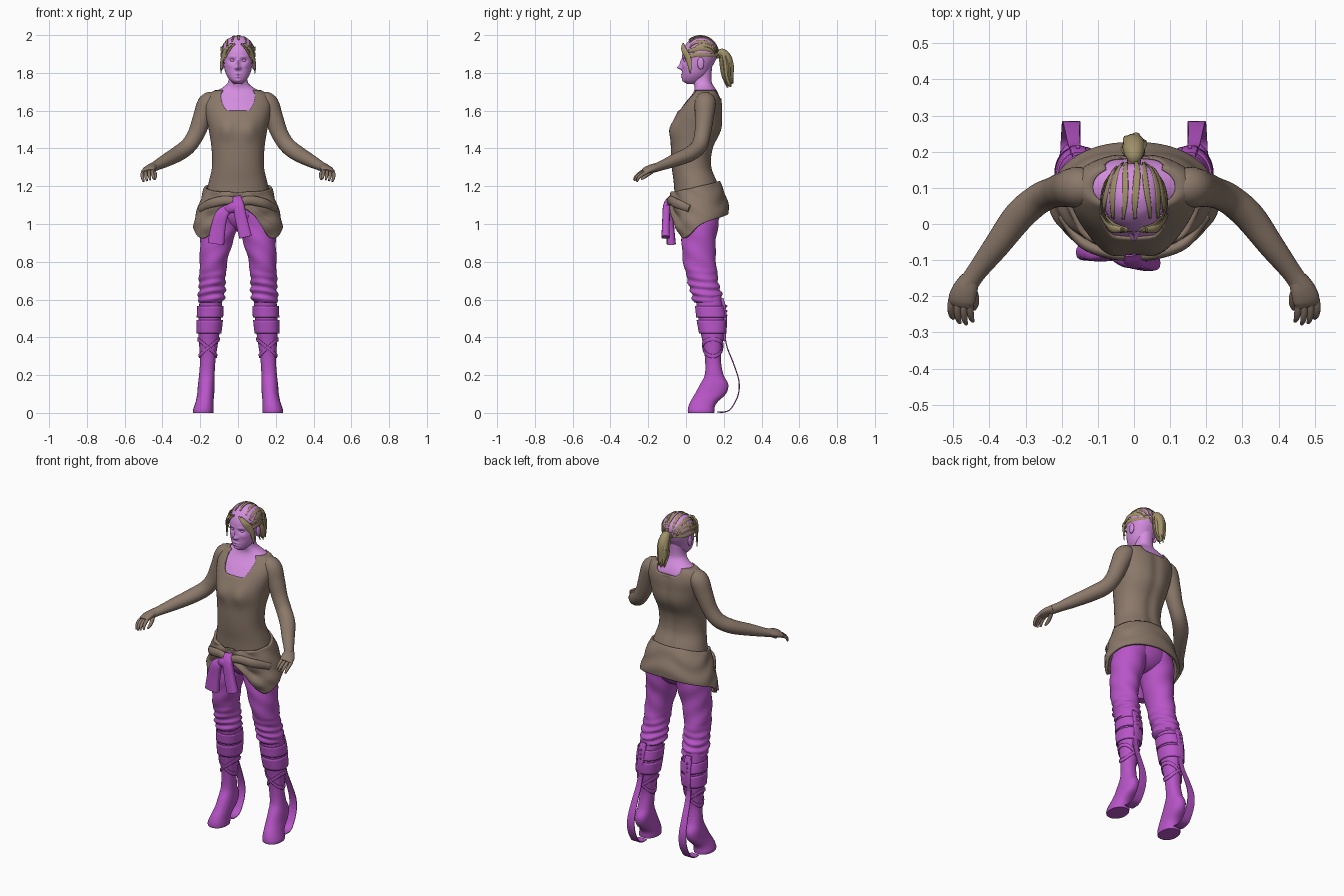
import bpy, bmesh
from math import sin, cos, pi, radians, exp, degrees, atan2
from mathutils import Vector

def material(name, col):
    m = bpy.data.materials.new(name)
    m.diffuse_color = (*col, 1)
    return m

SKIN = material("skin", (.66, .27, .74))
CLOTH = material("magenta_cloth", (.48, .09, .58))
BROWN = material("brown", (.26, .19, .145))
HAIR = material("hair", (.35, .28, .14))

def at(tab, k):
    """Smooth interpolation of table rows (key, values...)."""
    k = min(max(k, tab[0][0]), tab[-1][0])
    i = 0
    while i < len(tab) - 2 and k > tab[i + 1][0]:
        i += 1
    def slope(j, c):
        a, b = tab[max(j - 1, 0)], tab[min(j + 1, len(tab) - 1)]
        return (b[c] - a[c]) / (b[0] - a[0])
    a, b = tab[i], tab[i + 1]
    h = b[0] - a[0]
    t = (k - a[0]) / h
    return [a[c] * (2*t**3 - 3*t*t + 1) + b[c] * (3*t*t - 2*t**3)
            + h * slope(i, c) * (t**3 - 2*t*t + t) + h * slope(i + 1, c) * (t**3 - t*t)
            for c in range(1, len(a))]

def spow(v, p):
    return (1 if v >= 0 else -1) * abs(v) ** (2 / p)

def skin_rings(name, rings, mat, mirror=False, caps=True, thick=0, closed=True):
    bm = bmesh.new()
    vs = [[bm.verts.new(p) for p in r] for r in rings]
    n = len(rings[0])
    for a, b in zip(vs, vs[1:]):
        for i in range(n if closed else n - 1):
            j = (i + 1) % n
            bm.faces.new((a[i], a[j], b[j], b[i]))
    if caps and closed:
        bm.faces.new(vs[0])
        bm.faces.new(vs[-1])
    bmesh.ops.recalc_face_normals(bm, faces=bm.faces)
    me = bpy.data.meshes.new(name)
    bm.to_mesh(me)
    bm.free()
    me.materials.append(mat)
    ob = bpy.data.objects.new(name, me)
    bpy.context.collection.objects.link(ob)
    if thick:
        s = ob.modifiers.new("thickness", 'SOLIDIFY')
        s.thickness, s.offset = thick, 0
    if mirror:
        ob.modifiers.new("mirror", 'MIRROR')
    return ob

def shell(name, tab, lo, hi, mat, n=48, m=30, off=0, p=2, bump=None, **kw):
    """Upright body of sections (z, xc, yc, rx, ry); lo and hi may depend on the angle."""
    rings = []
    for j in range(m + 1):
        ring = []
        for i in range(n):
            th = 2 * pi * i / n
            a = lo(th) if callable(lo) else lo
            b = hi(th) if callable(hi) else hi
            z = a + (b - a) * j / m
            xc, yc, rx, ry = at(tab, z)
            v = Vector((xc + (rx + off) * spow(cos(th), p), yc + (ry + off) * spow(sin(th), p), z))
            ring.append(v + bump(v, th) if bump else v)
        rings.append(ring)
    return skin_rings(name, rings, mat, **kw)

def tube(name, rows, mat, side=(1, 0, 0), n=16, m=6, p=2, **kw):
    """Sweep along rows (x, y, z, half width, half thickness)."""
    tab = [(i, *r) for i, r in enumerate(rows)]
    rings, side = [], Vector(side)
    for j in range((len(rows) - 1) * m + 1):
        t = j / m
        x, y, z, a, b = at(tab, t)
        d = (Vector(at(tab, t + .05)[:3]) - Vector(at(tab, t - .05)[:3])).normalized()
        s = (side - d * side.dot(d)).normalized()
        u = d.cross(s)
        rings.append([Vector((x, y, z)) + s * a * spow(cos(q), p) + u * b * spow(sin(q), p)
                      for q in (2 * pi * i / n for i in range(n))])
    return skin_rings(name, rings, mat, **kw)

def ball(name, loc, r, mat, mirror=True):
    rows = [(loc[0], loc[1], loc[2] + r[2] * sin(a), max(r[0] * cos(a), .0004), max(r[1] * cos(a), .0004))
            for a in (radians(d) for d in range(-90, 91, 18))]
    return tube(name, rows, mat, m=2, mirror=mirror)

# torso, neck and tank top
BODY = [(1.05, 0, .07, .165, .115), (1.15, 0, .065, .162, .118), (1.22, 0, .052, .148, .11),
        (1.3, 0, .032, .131, .1), (1.4, 0, .033, .133, .106), (1.5, 0, .056, .148, .128),
        (1.58, 0, .072, .165, .116), (1.64, 0, .09, .17, .096), (1.69, 0, .103, .145, .068),
        (1.72, 0, .1, .085, .054), (1.75, 0, .087, .052, .049), (1.84, 0, .085, .05, .053)]

def chest(v, th):
    d = 0
    if sin(th) < 0:
        d = -.017 * sum(exp(-((v.x - s * .065) / .045)**2 - ((v.z - 1.5) / .05)**2) for s in (1, -1))
    else:
        d = -.008 * exp(-(v.x / .03)**2) * (1.2 < v.z < 1.66)
    return Vector((0, d, 0))

def neckline(th):
    t = min(max((abs(cos(th)) - .3) / .38, 0), 1)
    low = 1.6 if sin(th) < 0 else 1.665
    return low + (1.708 - low) * t * t * (3 - 2 * t)

shell("neck_and_chest", BODY, 1.3, 1.84, SKIN, m=40, p=2.15, bump=chest)
shell("tank_top", BODY, 1.08, neckline, BROWN, n=80, m=44, off=.004, p=2.15, bump=chest, caps=False, thick=.006)

# arms and hands
tube("arm", [(.11, .105, 1.655, .04, .045), (.155, .102, 1.64, .056, .056), (.188, .097, 1.565, .05, .05),
             (.22, .088, 1.48, .045, .043), (.262, .07, 1.415, .043, .042), (.318, .022, 1.372, .043, .04),
             (.38, -.06, 1.337, .036, .034), (.435, -.132, 1.308, .028, .025), (.46, -.168, 1.296, .028, .023)],
     BROWN, n=24, mirror=True)
tube("palm", [(.452, -.15, 1.302, .027, .022), (.466, -.18, 1.295, .035, .02), (.476, -.208, 1.285, .038, .017),
              (.478, -.225, 1.276, .034, .012)], BROWN, side=(1, .2, -.25), mirror=True)
for i in range(4):
    x, k = .45 + .018 * i, (.94, 1.05, 1, .82)[i]
    z, r = 1.289 - .005 * i, .0095
    tube("finger", [(x, -.205, z, r, r), (x + .003, -.205 - .03 * k, z - .012, r, r),
                    (x + .001, -.205 - .055 * k, z - .03, .0085, .0085),
                    (x - .004, -.205 - .068 * k, z - .05, .005, .005)], BROWN, n=10, m=4, mirror=True)
tube("thumb", [(.452, -.172, 1.287, .012, .014), (.441, -.196, 1.268, .011, .012), (.438, -.22, 1.25, .009, .01),
               (.442, -.236, 1.236, .005, .005)], BROWN, n=10, m=4, mirror=True)

# head with facial relief
prof = [(1.742, .004, .06, .022), (1.76, -.016, .09, .042), (1.79, -.02, .115, .062), (1.83, -.021, .137, .074),
        (1.87, -.02, .158, .081), (1.91, -.018, .168, .085), (1.95, -.001, .16, .077), (1.98, .027, .128, .053),
        (1.993, .055, .1, .026), (1.997, .07, .084, .006)]
HEAD = [(z, 0, (f + b) / 2, r, (b - f) / 2) for z, f, b, r in prof]
FEATURES = [(0, 1.828, .012, .011, -.024), (0, 1.852, .009, .02, -.012), (.03, 1.866, .016, .009, .01),
            (.03, 1.886, .024, .007, -.003), (0, 1.792, .018, .005, -.007), (0, 1.779, .015, .005, -.007),
            (0, 1.757, .018, .009, -.005), (.042, 1.838, .016, .014, -.004), (.011, 1.825, .006, .006, -.006)]

def face(v, th):
    d = 0
    if sin(th) < 0:
        for x, z, sx, sz, amp in FEATURES:
            d += amp * exp(-((abs(v.x) - x) / sx)**2 - ((v.z - z) / sz)**2)
    return Vector((0, d, 0))

shell("head", HEAD, 1.742, 1.997, SKIN, n=96, m=80, p=2.1, bump=face)
ball("eye", (.03, -.002, 1.866), (.013, .011, .0085), SKIN)
ball("ear", (.082, .078, 1.85), (.009, .018, .032), SKIN)

# hair bands swept over the skull
for lat, width, f0, f1 in ((-66, 7, 15, 175), (-42, 6, 38, 172), (-19, 5, 48, 168), (4, 6, 52, 168),
                           (27, 5, 46, 170), (49, 6, 32, 172), (68, 7, 12, 175)):
    rings = []
    for j in range(33):
        t = j / 32
        f = radians(f0 + (f1 - f0) * t)
        mid = lat * (1 - .45 * t * t) + 2.5 * sin(5 * t + lat)
        w = width * (.35 + .65 * sin(pi * min(max(t, .06), .94)))
        rings.append([Vector((.091 * sin(q), .076 - .098 * cos(q) * cos(f), 1.897 + .101 * cos(q) * sin(f)))
                      for q in (radians(mid + w * k / 2) for k in (-2, -1, 0, 1, 2))])
    skin_rings("hair_band", rings, HAIR, closed=False, thick=.004)

# fringe locks, side sweeps and ponytail
for dx, drop in ((0, 0), (.006, .03), (-.012, -.025)):
    tube("side_lock", [(.028 + dx, -.016, 1.955, .006, .004), (.058 + dx, -.012, 1.925, .014, .005),
                       (.078 + dx * .6, .008, 1.885, .016, .005), (.087 + dx * .4, .02, 1.85 - drop / 2, .011, .004),
                       (.083 + dx, .022, 1.825 - drop, .002, .002)], HAIR, side=(.5, 1, 0), n=8, mirror=True)
for z in (1.885, 1.915):
    tube("side_sweep", [(.078, .012, z, .009, .003), (.091, .06, z + .012, .012, .003), (.077, .12, z + .008, .01, .003),
                        (.03, .17, 1.895, .006, .003)], HAIR, side=(0, 0, 1), n=8, mirror=True)
tube("hair_tie", [(0, .155, 1.893, .02, .02), (0, .185, 1.903, .019, .019)], HAIR)
tube("ponytail", [(0, .168, 1.9, .014, .014), (0, .193, 1.905, .026, .024), (0, .213, 1.865, .032, .034),
                  (0, .218, 1.8, .03, .032), (.004, .228, 1.75, .018, .018), (.004, .236, 1.725, .003, .003)], HAIR)
for i in range(6):
    a = i * pi / 3 + .3
    c, s = cos(a), sin(a)
    tube("ponytail_strand", [(0, .178, 1.9, .006, .006), (.018 * c, .2 + .018 * s, 1.896, .011, .009),
                             (.026 * c, .215 + .028 * s, 1.845, .012, .01),
                             (.024 * c, .22 + .024 * s, 1.785, .01, .008),
                             (.018 * c, .234 + .016 * s, 1.732 + .012 * s, .002, .002)], HAIR, n=8)

# hips and trousers
ball("hips", (0, .078, 1.08), (.17, .108, .12), CLOTH, mirror=False)
LEG = [(.585, .143, .112, .06, .07), (.6, .141, .112, .07, .078), (.64, .139, .105, .07, .08), (.7, .136, .09, .07, .081),
       (.8, .13, .072, .073, .087), (.9, .115, .067, .086, .09), (1.0, .098, .075, .1, .097), (1.1, .085, .08, .09, .105)]

def wrinkles(v, th):
    k = .006 * exp(-((v.z - .64) / .075)**2) * sin(v.z * 150 + 2 * sin(th + 1)) + .002 * sin(v.z * 55 + 3 * th)
    return Vector((cos(th), sin(th), 0)) * k

shell("trouser_leg", LEG, .585, 1.1, CLOTH, n=40, m=70, bump=wrinkles, mirror=True)

# boots on raised heels, with wraps
BOOT = [(0, .184, .08, .054, .069), (.012, .184, .08, .055, .071), (.035, .181, .083, .051, .07),
        (.06, .177, .096, .047, .073), (.1, .171, .129, .045, .082), (.15, .168, .149, .044, .075),
        (.2, .165, .149, .041, .05), (.28, .16, .143, .041, .042), (.35, .157, .142, .048, .05),
        (.42, .154, .141, .056, .062), (.5, .149, .135, .06, .07), (.56, .146, .127, .06, .069), (.62, .143, .117, .06, .07)]
shell("boot", BOOT, 0, .62, CLOTH, n=40, m=60, p=2.2, mirror=True)
for lo, hi in ((.505, .565), (.42, .492)):
    shell("knee_wrap", BOOT, lo, hi, CLOTH, n=40, m=6, off=.007, p=2.2, mirror=True, caps=False, thick=.006)
for k in (1, -1):
    shell("shin_strap", BOOT, lambda t: .335 + k * .045 * cos(t), lambda t: .355 + k * .045 * cos(t), CLOTH,
          n=40, m=3, off=.004, p=2.2, mirror=True, caps=False, thick=.005)

# spring blades behind the boots
tube("calf_plate", [(.152, .19, .605, .018, .008), (.154, .202, .56, .022, .009), (.158, .208, .48, .019, .009),
                    (.163, .203, .38, .014, .006)], CLOTH, n=16, p=5, mirror=True)
tube("spring_blade", [(.16, .203, .43, .015, .003), (.165, .217, .35, .017, .003), (.17, .252, .26, .02, .003),
                      (.173, .28, .17, .024, .003), (.174, .276, .095, .026, .003), (.175, .24, .025, .027, .003),
                      (.176, .205, .005, .028, .003), (.176, .165, .004, .028, .003)], CLOTH, n=16, p=6, mirror=True)
for z in (.515, .54, .565):
    ball("plate_bolt", (.155, .213, z), (.006, .006, .006), CLOTH)

# jacket tied round the hips
JACKET = [(.92, 0, .07, .228, .13), (1.0, 0, .07, .227, .143), (1.05, 0, .073, .215, .147), (1.1, 0, .07, .2, .146),
          (1.15, 0, .066, .183, .137), (1.2, 0, .06, .167, .122), (1.235, 0, .052, .149, .112)]
HEM = [(0, 1.1), (20, 1.05), (38, .96), (52, .925), (70, .945), (95, 1.0), (140, 1.04), (180, 1.055)]

def hem(th):
    return at(HEM, degrees(abs(atan2(cos(th), -sin(th)))))[0]

def folds(v, th):
    front = max(-sin(th), 0)
    k = .007 * front * sin(v.z * 75 + 5 * abs(v.x) * 12) + .003 * sin(v.z * 60 + 2 * sin(3 * th))
    return Vector((cos(th), sin(th), 0)) * k

shell("tied_jacket", JACKET, hem, lambda th: 1.195 + .028 * sin(th), BROWN, n=96, m=30, p=2.1, bump=folds, caps=False, thick=.016)
tube("jacket_roll", [(.2, .02, 1.08, .02, .012), (.14, -.052, 1.11, .025, .016), (.06, -.082, 1.125, .024, .016),
                     (0, -.088, 1.11, .02, .014)], BROWN, side=(0, 0, 1), mirror=True)

# knotted sleeves hanging in front
tube("sleeve_knot", [(-.06, -.08, 1.075, .022, .018), (-.015, -.1, 1.09, .03, .022), (.03, -.088, 1.085, .024, .018)],
     CLOTH, side=(0, 0, 1))
tube("left_sleeve_end", [(-.045, -.075, 1.085, .022, .016), (-.085, -.085, 1.05, .034, .018), (-.105, -.082, .98, .039, .02),
                         (-.117, -.078, .895, .044, .024)], CLOTH, n=20, p=3)
tube("right_sleeve_end", [(-.008, -.075, 1.14, .026, .016), (.002, -.1, 1.1, .03, .02), (.018, -.106, 1.02, .032, .02),
                          (.04, -.108, .93, .034, .022)], CLOTH, n=20, p=3)

# smooth shading
bpy.ops.object.select_all(action='SELECT')
bpy.context.view_layer.objects.active = bpy.context.selected_objects[0]
bpy.ops.object.shade_smooth_by_angle(angle=radians(50))
